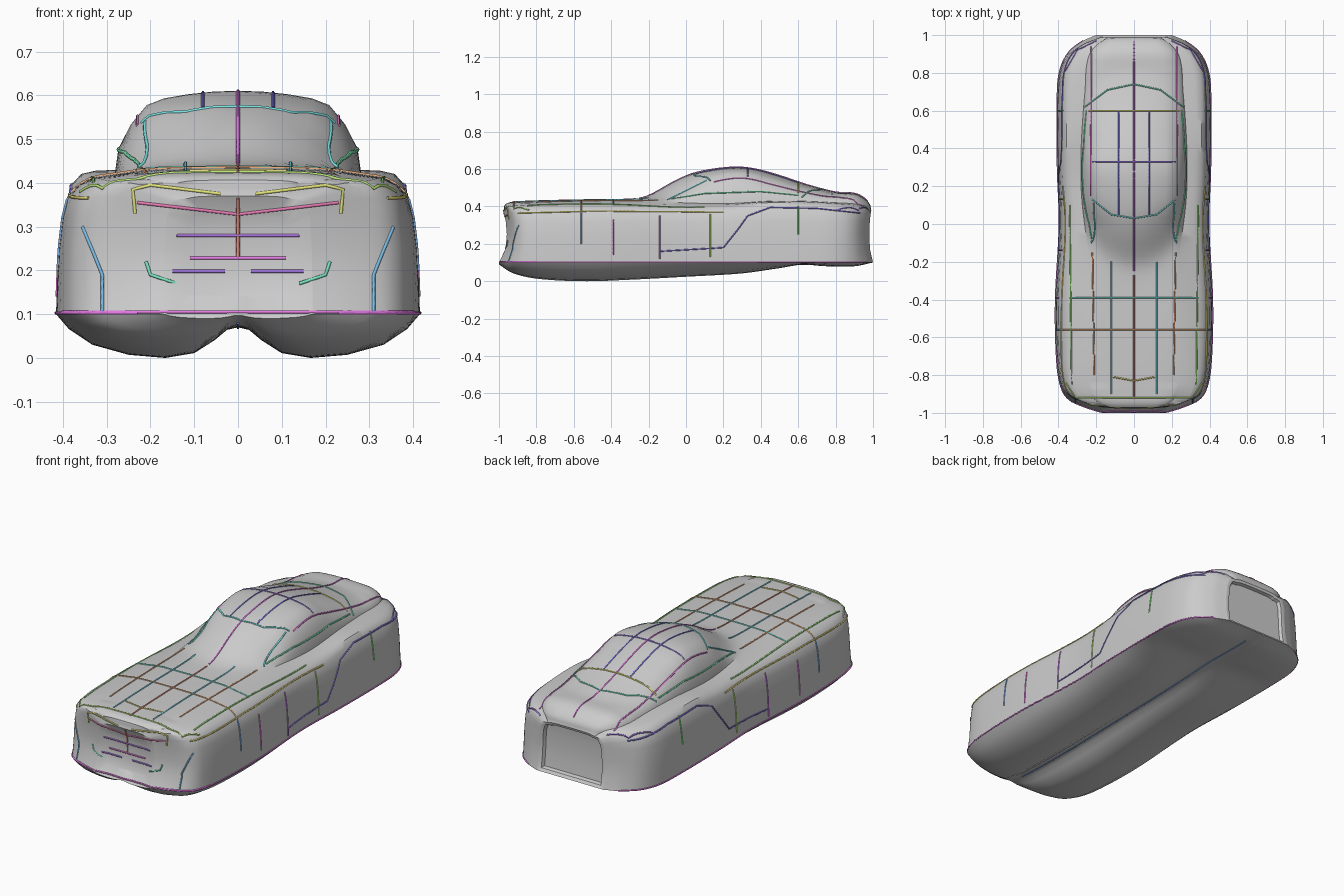
import bpy, bmesh, math, colorsys
from mathutils import Vector
from mathutils.bvhtree import BVHTree

if "Cube" in bpy.data.objects:
    bpy.data.objects.remove(bpy.data.objects["Cube"])


def smooth(table, y):
    """Smooth interpolation through (y, value) pairs."""
    n = len(table)
    y = min(max(y, table[0][0]), table[-1][0])
    i = 0
    while i < n - 2 and y > table[i + 1][0]:
        i += 1

    def slope(k):
        a, b = table[max(k - 1, 0)], table[min(k + 1, n - 1)]
        return (b[1] - a[1]) / (b[0] - a[0])
    (y0, v0), (y1, v1) = table[i], table[i + 1]
    h = y1 - y0
    t = (y - y0) / h
    return (v0 * (1 + 2 * t) * (1 - t) ** 2 + slope(i) * h * t * (1 - t) ** 2
            + v1 * t * t * (3 - 2 * t) + slope(i + 1) * h * t * t * (t - 1))


# Body profiles along the length
WIDTH = [(-1, .17), (-.97, .26), (-.93, .345), (-.85, .39), (-.7, .41), (-.4, .415), (0, .395),
         (.3, .405), (.7, .405), (.82, .39), (.91, .345), (.97, .27), (1, .2)]
ROOF = [(-1, .37), (-.96, .415), (-.9, .425), (-.6, .434), (-.28, .44), (-.2, .458), (-.05, .54),
        (.06, .583), (.25, .61), (.37, .6), (.5, .565), (.65, .515), (.8, .477), (.91, .468), (.97, .43), (1, .38)]
SHOULDER = [(-1, .35), (-.95, .385), (-.6, .39), (0, .385), (.25, .395), (.45, .415), (.75, .405), (.95, .38), (1, .36)]
BASE = [(-1, .365), (-.95, .405), (-.6, .425), (-.2, .425), (.2, .415), (.5, .43), (.8, .42), (.95, .405), (1, .37)]
CABIN = [(-1, .11), (-.9, .23), (-.3, .235), (-.1, .25), (.15, .278), (.4, .28), (.7, .26), (.9, .235), (1, .14)]
BELLY = [(-1, .09), (-.93, .045), (-.8, .014), (-.55, 0), (-.3, .008), (0, .024), (.3, .042),
         (.5, .07), (.62, .088), (.75, .08), (.9, .08), (1, .1)]


def half_section(y):
    """Bottom centre to roof centre on the right side."""
    w, s, b, c, l = (smooth(t, y) for t in (WIDTH, SHOULDER, BASE, CABIN, BELLY))
    pts = [(w * fx, .1 - (.1 - l) * fz) for fx, fz in
           ((0, .3), (.06, .36), (.13, .6), (.24, .89), (.4, 1), (.6, .93), (.8, .7), (.93, .34))]
    pts += [(w, .1), (w * .995, .17), (w * .985, .25), (w * .965, .32), (w * .935, s - .02),
            (w * .88, s + .005), (w * .8, (s + b) / 2 + .005)]
    bend = max(-.45, min(1, (.3 - y) / .3))     # curved windscreen and rear window
    for fx, fz in ((1, 0), (.97, .31), (.87, .6), (.74, .83), (.6, .91), (.4, .96), (.2, .99), (0, 1)):
        x = c * fx
        top = smooth(ROOF, y - 2.6 * x * x * bend if abs(y) < .85 else y)
        pts.append((x, b + max(top - b, .003) * fz))
    return pts


# Body shell
bm = bmesh.new()
rings = []


def add_ring(pts, y):
    loop = pts + [(-x, z) for x, z in reversed(pts[1:-1])]
    end = max(0, (abs(y) - .86) / .14)     # nose and tail tuck in between lip and top edge
    ring = []
    for x, z in loop:
        tuck = math.sin(math.pi * max(0, min(1, (z - .1) / .3))) ** .5
        pull = (.042 if y < 0 else .02) * end * tuck
        ring.append(bm.verts.new((x, y - math.copysign(pull, y), z)))
    rings.append(ring)


def shrink(pts, k):
    return [(x * k, .25 + (z - .25) * k) for x, z in pts]


N = 90
add_ring(shrink(half_section(-1), .7), -.99)    # nose panel
for i in range(N + 1):
    y = math.sin(math.pi / 2 * (2 * i / N - 1))
    add_ring(half_section(y), y)
add_ring(shrink(half_section(1), .9), .998)
add_ring(shrink(half_section(1), .86), .98)     # recessed tail panel
M = len(rings[0])
for a, b in zip(rings, rings[1:]):
    for j in range(M):
        k = (j + 1) % M
        bm.faces.new((a[j], a[k], b[k], b[j]))
for ring in (rings[0], rings[-1]):              # end caps, strip by strip
    for j in range(M // 2):
        quad = [ring[j], ring[j + 1], ring[(M - j - 1) % M], ring[(M - j) % M]]
        quad = list(dict.fromkeys(quad))
        if len(quad) > 2:
            bm.faces.new(quad)
bmesh.ops.recalc_face_normals(bm, faces=bm.faces[:])
tree = BVHTree.FromBMesh(bm)
mesh = bpy.data.meshes.new("car_body")
bm.to_mesh(mesh)
bm.free()
body = bpy.data.objects.new("car_body", mesh)
bpy.context.collection.objects.link(body)
bpy.context.view_layer.objects.active = body
body.select_set(True)
bpy.ops.object.shade_smooth_by_angle(angle=math.radians(35))


# Coloured feature lines, projected onto the body
VIEWS = {"top": (lambda a, b: (a, b, 2), (0, 0, -1)),
         "side": (lambda a, b: (2, a, b), (-1, 0, 0)),
         "front": (lambda a, b: (a, -2, b), (0, 1, 0)),
         "under": (lambda a, b: (a, b, -2), (0, 0, 1))}


def feature_line(name, view, hue, points, mirror=False):
    place, ray = VIEWS[view]
    path = []
    for (a0, b0), (a1, b1) in zip(points, points[1:]):
        n = max(2, int(math.hypot(a1 - a0, b1 - b0) / .02))
        path += [(a0 + (a1 - a0) * i / n, b0 + (b1 - b0) * i / n) for i in range(n)]
    path.append(points[-1])
    hits = [tree.ray_cast(Vector(place(a, b)), Vector(ray))[0] for a, b in path]
    hits = [h for h in hits if h]
    if len(hits) < 2:
        return
    curve = bpy.data.curves.new(name, "CURVE")
    curve.dimensions = "3D"
    curve.bevel_depth = .004
    curve.bevel_resolution = 1
    curve.use_fill_caps = True
    for side in ((1, -1) if mirror else (1,)):
        spline = curve.splines.new("POLY")
        spline.points.add(len(hits) - 1)
        for p, h in zip(spline.points, hits):
            p.co = (h.x * side, h.y, h.z, 1)
    mat = bpy.data.materials.new(name)
    mat.diffuse_color = (*colorsys.hsv_to_rgb(hue, .75, .8), 1)
    mat.use_nodes = True
    mat.node_tree.nodes["Principled BSDF"].inputs["Base Color"].default_value = mat.diffuse_color
    curve.materials.append(mat)
    bpy.context.collection.objects.link(bpy.data.objects.new(name, curve))


# Bonnet, roof and tail lines
feature_line("bonnet_centre", "top", .02, [(0, -.93), (0, -.27)])
feature_line("roof_centre", "top", .83, [(0, -.25), (0, .97)])
feature_line("bonnet_rib", "top", .53, [(.12, -.9), (.12, -.2)], True)
feature_line("bonnet_edge", "top", .05, [(.21, -.8), (.22, -.15)], True)
feature_line("fender_crease", "top", .3, [(.33, -.85), (.34, .1)], True)
feature_line("bonnet_cross", "top", .06, [(-.38, -.56), (.38, -.56)])
feature_line("bonnet_rear_cross", "top", .47, [(-.34, -.39), (.34, -.39)])
feature_line("bonnet_arc", "top", .14, [(-.11, -.81), (0, -.83), (.11, -.81)])
feature_line("nose_edge", "top", .25, [(-.36, -.84), (-.31, -.92), (.31, -.92), (.36, -.84)])
feature_line("windscreen_top", "top", .5, [(-.22, .13), (-.12, .05), (0, .03), (.12, .05), (.22, .13)])
feature_line("roof_rib", "top", .67, [(.08, .05), (.08, .6)], True)
feature_line("roof_cross", "top", .7, [(-.22, .33), (.22, .33)])
feature_line("roof_rear_cross", "top", .16, [(-.24, .6), (.24, .6)])
feature_line("roof_rail", "top", .85, [(.23, .15), (.225, .94)], True)
feature_line("rear_window_arc", "top", .43, [(-.26, .62), (-.14, .71), (0, .74), (.14, .71), (.26, .62)])
feature_line("tail_edge", "top", .72, [(.37, .8), (.3, .92), (.2, .97)], True)
feature_line("belly_centre", "under", .62, [(0, -.9), (0, .9)])

# Side lines
feature_line("sill", "side", .83, [(-.98, .103), (.97, .103)], True)
feature_line("shoulder_line", "side", .14, [(-.9, .365), (-.5, .375), (.2, .37)], True)
feature_line("front_fender_seam", "side", .6, [(-.56, .2), (-.56, .38)], True)
feature_line("fender_vent", "side", .85, [(-.39, .14), (-.39, .33)], True)
feature_line("door_front", "side", .78, [(-.14, .12), (-.14, .35)], True)
feature_line("door_bottom", "side", .68,
             [(-.14, .16), (.2, .18), (.28, .28), (.33, .35), (.45, .395), (.7, .39), (.93, .365)], True)
feature_line("door_rear", "side", .25, [(.13, .13), (.13, .36)], True)
feature_line("rear_fender_seam", "side", .33, [(.6, .25), (.6, .4)], True)
feature_line("windscreen_pillar", "side", .5, [(-.1, .435), (.11, .54)], True)
feature_line("side_window", "side", .4, [(-.08, .44), (.1, .47), (.4, .48), (.6, .46)], True)

# Front lines
feature_line("front_lip", "front", .84, [(-.4, .105), (.4, .105)])
feature_line("headlight", "front", .17, [(.04, .375), (.2, .395), (.24, .385), (.235, .33)], True)
feature_line("grille_top", "front", .93, [(-.23, .355), (0, .328), (.23, .355)])
feature_line("grille_upper_bar", "front", .74, [(-.14, .28), (.14, .28)])
feature_line("grille_lower_bar", "front", .84, [(-.11, .228), (.11, .228)])
feature_line("intake_bar", "front", .72, [(.03, .198), (.15, .198)], True)
feature_line("intake_corner", "front", .43, [(.21, .22), (.2, .19), (.14, .17)], True)
feature_line("grille_centre", "front", .02, [(0, .23), (0, .365)])
feature_line("bumper_corner", "front", .58, [(.31, .105), (.31, .19), (.33, .24), (.355, .3)], True)
